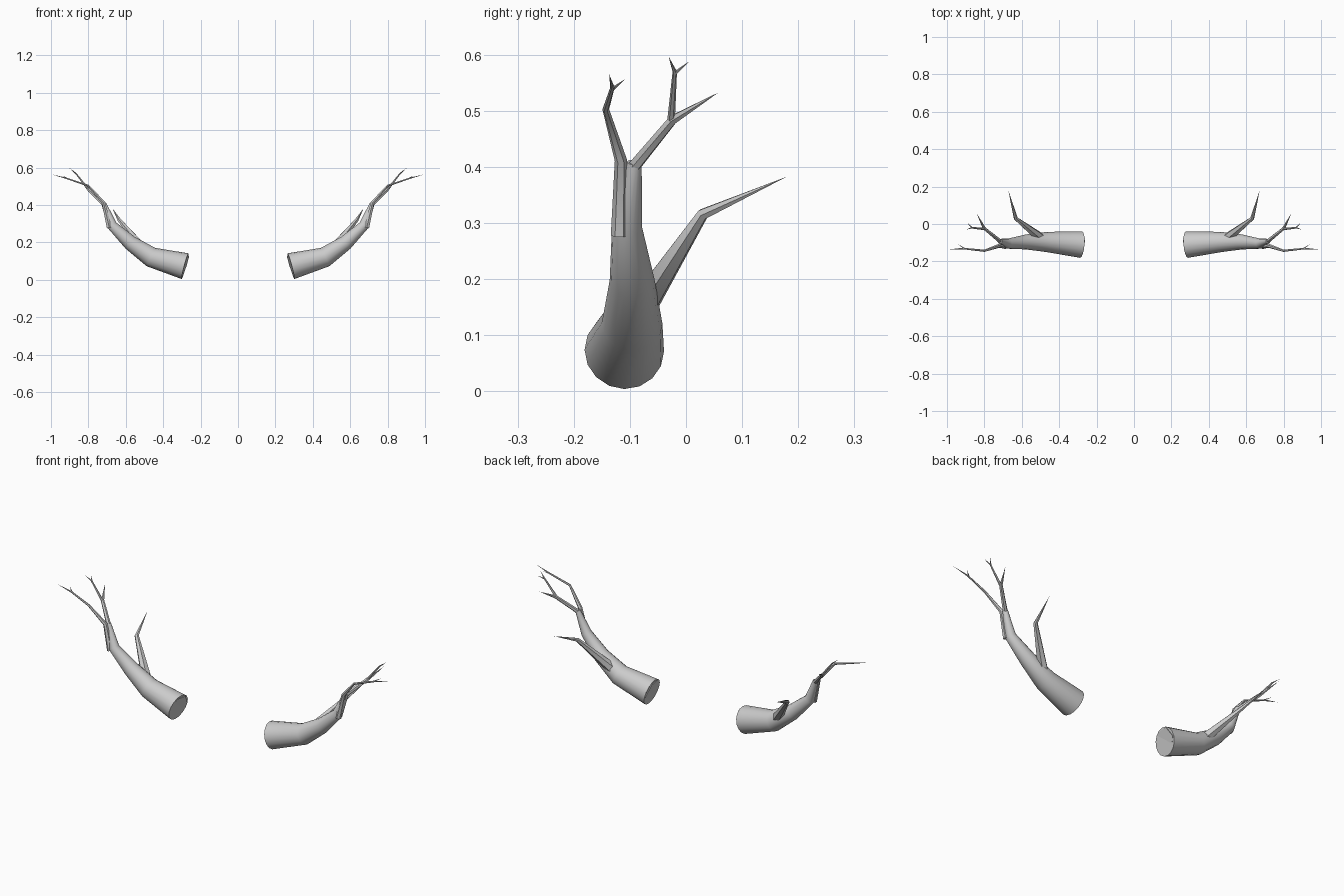
import bpy, bmesh, math
from mathutils import Vector

if "Cube" in bpy.data.objects:
    bpy.data.objects.remove(bpy.data.objects["Cube"])


def branch(name, sides, points):
    """Tapered tube through (x, y, z, radius); radius 0 ends in a point. Mirrored across x."""
    pts = [Vector(p[:3]) for p in points]
    bm = bmesh.new()
    rings = []
    for i, p in enumerate(points):
        before = (pts[i] - pts[i - 1]).normalized() if i else None
        after = (pts[i + 1] - pts[i]).normalized() if i < len(pts) - 1 else None
        d = ((before or after) + (after or before)).normalized()
        side = Vector((0, 1, 0))
        side = (side - d * side.dot(d)).normalized()
        up = d.cross(side)
        if p[3] == 0:
            rings.append([bm.verts.new(pts[i])])
            continue
        ring = []
        for k in range(sides):
            a = 2 * math.pi * k / sides
            ring.append(bm.verts.new(pts[i] + (side * math.cos(a) + up * math.sin(a)) * p[3]))
        rings.append(ring)
    for a, b in zip(rings, rings[1:]):
        for k in range(sides):
            n = (k + 1) % sides
            if len(b) == 1:
                bm.faces.new((a[k], a[n], b[0]))
            else:
                bm.faces.new((a[k], a[n], b[n], b[k]))
    bm.faces.new(rings[0][::-1])
    if len(rings[-1]) > 1:
        bm.faces.new(rings[-1])
    bmesh.ops.recalc_face_normals(bm, faces=bm.faces)
    mesh = bpy.data.meshes.new(name)
    bm.to_mesh(mesh)
    bm.free()
    ob = bpy.data.objects.new(name, mesh)
    bpy.context.collection.objects.link(ob)
    mirror = ob.modifiers.new("Mirror", 'MIRROR')
    mirror.use_mirror_merge = False
    bpy.ops.object.select_all(action='DESELECT')
    bpy.context.view_layer.objects.active = ob
    ob.select_set(True)
    bpy.ops.object.shade_smooth_by_angle(angle=math.radians(35))


# Thick main limb
branch("main_limb", 16, [
    (0.283, -0.11, 0.073, 0.071), (0.466, -0.096, 0.122, 0.054),
    (0.577, -0.096, 0.199, 0.040), (0.674, -0.105, 0.292, 0.027),
    (0.717, -0.092, 0.408, 0.013)])

# Side branch, swelling out of the limb from its root
branch("side_branch", 6, [
    (0.283, -0.11, 0.075, 0.066), (0.49, -0.082, 0.145, 0.029),
    (0.632, 0.03, 0.316, 0.011), (0.672, 0.18, 0.383, 0)])

# Front fork with its twigs
branch("front_fork", 6, [
    (0.688, -0.119, 0.278, 0.015), (0.719, -0.116, 0.412, 0.011),
    (0.80, -0.143, 0.503, 0.006), (0.915, -0.131, 0.542, 0.004),
    (1.0, -0.137, 0.565, 0)])
branch("front_twig", 5, [
    (0.905, -0.132, 0.538, 0.004), (0.94, -0.108, 0.557, 0)])

# Rear fork with its twigs
branch("rear_fork", 6, [
    (0.70, -0.096, 0.36, 0.015), (0.717, -0.091, 0.403, 0.012),
    (0.80, -0.024, 0.484, 0.009), (0.842, 0.058, 0.533, 0)])
branch("upper_twig", 6, [
    (0.795, -0.027, 0.478, 0.007), (0.868, -0.02, 0.570, 0.004),
    (0.90, -0.031, 0.597, 0)])
branch("upper_small_twig", 5, [
    (0.864, -0.021, 0.566, 0.004), (0.893, 0.007, 0.589, 0)])
